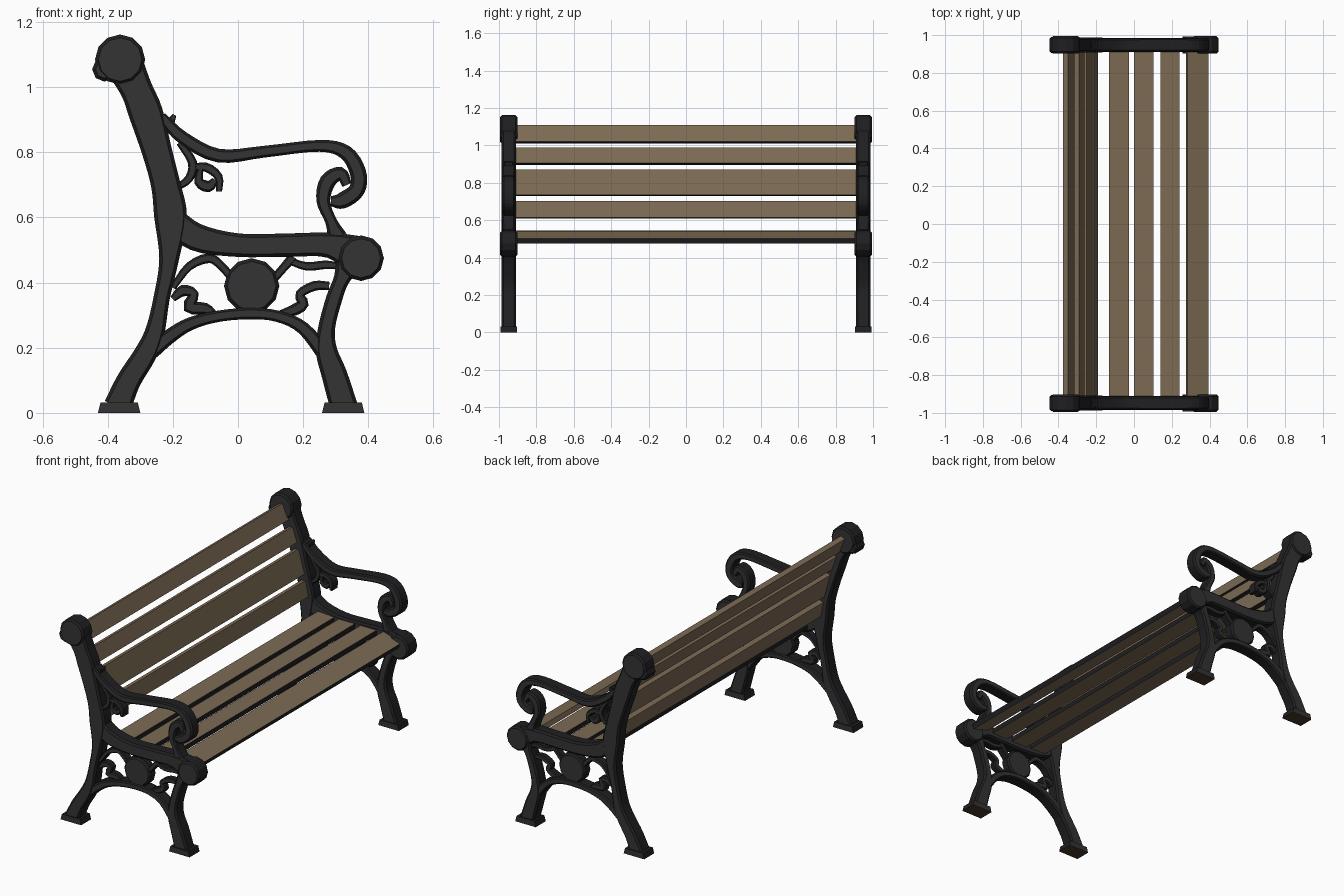
import bpy, bmesh, math
from mathutils import Vector, Matrix

cube = bpy.data.objects.get("Cube")
if cube:
    bpy.data.objects.remove(cube, do_unlink=True)


def material(name, rgb):
    m = bpy.data.materials.new(name)
    m.use_nodes = True
    m.diffuse_color = (*rgb, 1)
    bsdf = m.node_tree.nodes["Principled BSDF"]
    bsdf.inputs["Base Color"].default_value = (*rgb, 1)
    bsdf.inputs["Roughness"].default_value = 0.8
    return m


IRON = material("dark iron", (0.034, 0.034, 0.035))
EDGE = material("black edge", (0.014, 0.014, 0.016))
WOOD = material("brown wood", (0.20, 0.145, 0.088))
SOLE = material("rusty sole", (0.06, 0.042, 0.022))
FRAME_Y = 0.948


def finish(name, bm, mats, rule):
    bmesh.ops.recalc_face_normals(bm, faces=bm.faces)
    bm.normal_update()
    for f in bm.faces:
        f.material_index = rule(f.normal)
    me = bpy.data.meshes.new(name)
    bm.to_mesh(me)
    bm.free()
    for m in mats:
        me.materials.append(m)
    ob = bpy.data.objects.new(name, me)
    bpy.context.collection.objects.link(ob)
    return ob


def iron_rule(n):
    return 0 if abs(n.y) > 0.9 else 1


def smooth_path(pts, steps):
    # Catmull-Rom through (x, z, width) points
    p = [Vector(q) for q in pts]
    p = [2 * p[0] - p[1]] + p + [2 * p[-1] - p[-2]]
    out = []
    for a, b, c, d in zip(p, p[1:], p[2:], p[3:]):
        for i in range(steps):
            t = i / steps
            out.append(0.5 * (2 * b + (c - a) * t + (2 * a - 5 * b + 4 * c - d) * t ** 2
                              + (3 * b - a - 3 * c + d) * t ** 3))
    return out + [p[-2]]


def ribbon(name, pts, y, half, steps=3):
    # flat iron bar with chamfered edges, swept in the xz plane
    bm = bmesh.new()
    path = smooth_path(pts, steps)
    rings = []
    for i, p in enumerate(path):
        t = path[min(i + 1, len(path) - 1)] - path[max(i - 1, 0)]
        n = Vector((-t.y, t.x)).normalized()
        w = max(p.z, 0.012) / 2
        c = min(0.01, w * 0.4)
        section = [(w, half - c), (w - c, half), (c - w, half), (-w, half - c),
                   (-w, c - half), (c - w, -half), (w - c, -half), (w, c - half)]
        rings.append([bm.verts.new((p.x + n.x * u, y + v, p.y + n.y * u)) for u, v in section])
    for a, b in zip(rings, rings[1:]):
        for k in range(8):
            j = (k + 1) % 8
            bm.faces.new((a[k], a[j], b[j], b[k]))
    bm.faces.new(rings[0])
    bm.faces.new(rings[-1])
    return finish(name, bm, (IRON, EDGE), iron_rule)


def disc(name, x, z, r, y, half, sides=12):
    bm = bmesh.new()
    mat = Matrix.Translation((x, y, z)) @ Matrix.Rotation(math.pi / 2, 4, 'X')
    bmesh.ops.create_cone(bm, cap_ends=True, segments=sides, radius1=r, radius2=r,
                          depth=2 * half, matrix=mat)
    rim = [e for e in bm.edges if abs(e.verts[0].co.y - e.verts[1].co.y) < 1e-4]
    bmesh.ops.bevel(bm, geom=rim, offset=0.01, segments=1, affect='EDGES')
    return finish(name, bm, (IRON, EDGE), iron_rule)


def foot(name, x, y):
    bm = bmesh.new()
    bmesh.ops.create_cube(bm, size=1, matrix=Matrix.Translation((x, y, 0.016))
                          @ Matrix.Diagonal((0.13, 0.09, 0.032, 1)))
    for v in bm.verts:
        if v.co.z > 0.02:
            v.co.x = x + (v.co.x - x) * 0.88
    return finish(name, bm, (IRON, EDGE, SOLE), lambda n: 2 if n.z < -0.9 else iron_rule(n))


# Main bars of one end frame: (x, z, width) along each centre line
BARS = {
    "back_post": [(-.365, 1.10, .13), (-.315, 1.0, .10), (-.283, .92, .105), (-.248, .80, .092),
                  (-.222, .70, .09), (-.207, .60, .10), (-.212, .47, .06), (-.235, .35, .05),
                  (-.255, .25, .06), (-.285, .18, .07), (-.335, .10, .075), (-.37, .02, .085)],
    "front_leg": [(.345, .47, .09), (.318, .41, .05), (.295, .35, .05), (.272, .26, .052),
                  (.272, .19, .066), (.295, .12, .078), (.325, .02, .085)],
    "seat_rail": [(-.21, .60, .08), (-.13, .54, .085), (0, .515, .072), (.15, .515, .072),
                  (.28, .515, .078), (.375, .48, .13)],
    "lower_arch": [(-.265, .19, .05), (-.21, .235, .045), (-.15, .272, .04), (-.07, .295, .035),
                   (.03, .305, .035), (.12, .297, .035), (.20, .26, .04), (.275, .17, .05)],
    "armrest": [(-.235, .91, .03), (-.17, .845, .04), (-.06, .79, .042), (.08, .802, .036),
                (.25, .82, .036), (.33, .80, .045), (.368, .74, .05), (.365, .685, .05),
                (.32, .652, .05), (.285, .65, .03)],
    "armrest_support": [(.335, .70, .03), (.315, .735, .04), (.275, .71, .05),
                        (.262, .65, .042), (.285, .59, .036), (.305, .54, .06)],
}

# Thinner scrolls inside the frame openings
SCROLLS = {
    "arm_bracket": [(-.19, .69, .02), (-.15, .72, .026), (-.14, .77, .028), (-.18, .83, .02)],
    "arm_bracket_curl": [(-.15, .75, .02), (-.10, .755, .028), (-.06, .725, .026), (-.058, .68, .018)],
    "arm_bracket_leaf": [(-.115, .75, .015), (-.12, .71, .03), (-.09, .695, .035), (-.07, .715, .02)],
    "post_leaf": [(-.23, .88, .05), (-.21, .89, .03), (-.195, .915, .012)],
    "rear_brace": [(-.20, .385, .02), (-.15, .45, .026), (-.09, .475, .03),
                   (-.055, .455, .026), (-.015, .41, .026)],
    "front_brace": [(.10, .40, .026), (.135, .44, .026), (.17, .48, .03)],
    "front_brace_upper": [(.15, .47, .02), (.21, .45, .026), (.27, .455, .026), (.31, .45, .02)],
    "rear_scroll": [(-.20, .35, .02), (-.17, .375, .035), (-.135, .365, .03),
                    (-.15, .325, .04), (-.10, .32, .035), (-.07, .30, .02)],
    "front_scroll": [(.28, .39, .025), (.235, .39, .03), (.19, .365, .028),
                     (.20, .335, .035), (.17, .315, .035), (.13, .305, .02)],
}

# Two mirrored end frames
for side, sign in (("left_end", 1), ("right_end", -1)):
    y = sign * FRAME_Y
    for i, (name, pts) in enumerate(BARS.items()):
        ribbon(f"{side}_{name}", pts, y, 0.039 - 0.001 * i, 4)
    for i, (name, pts) in enumerate(SCROLLS.items()):
        ribbon(f"{side}_{name}", pts, y, 0.028 - 0.001 * i)
    disc(f"{side}_post_head", -.362, 1.085, .077, y, .046)
    disc(f"{side}_post_head_curl", -.41, 1.055, .038, y, .043, 8)
    disc(f"{side}_rail_knob", .378, .475, .07, y, .046)
    disc(f"{side}_medallion", .042, .39, .085, y, .03)
    foot(f"{side}_rear_foot", -.365, y)
    foot(f"{side}_front_foot", .323, y)


def slat(name, x, z, width, direction, thick=0.028):
    # plank along y whose width runs along the given (x, z) direction
    d = Vector((direction[0], 0, direction[1])).normalized()
    n = d.cross(Vector((0, 1, 0)))
    rot = Matrix((d, (0, 1, 0), n)).transposed().to_4x4()
    bm = bmesh.new()
    bmesh.ops.create_cube(bm, size=1, matrix=Matrix.Translation((x, 0, z)) @ rot
                          @ Matrix.Diagonal((width, 2 * FRAME_Y - 0.04, thick, 1)))
    finish(name, bm, (WOOD, EDGE), lambda f: int(abs(f.dot(d)) > 0.9 and f.z < 0.3))


# Back slats, leaning with the posts
for i, (x, z, w) in enumerate([(-.345, 1.06, .095), (-.29, .942, .088),
                               (-.247, .80, .14), (-.213, .655, .09)]):
    slat(f"back_slat_{i + 1}", x, z, w, (-.42 + .07 * i, 1))

# Seat slats, the front one rolled forward
for i, (x, z, w, dip) in enumerate([(-.08, .528, .105, -.06), (.052, .522, .102, 0),
                                    (.19, .522, .102, 0), (.335, .508, .118, -.34)]):
    slat(f"seat_slat_{i + 1}", x, z, w, (1, dip))
